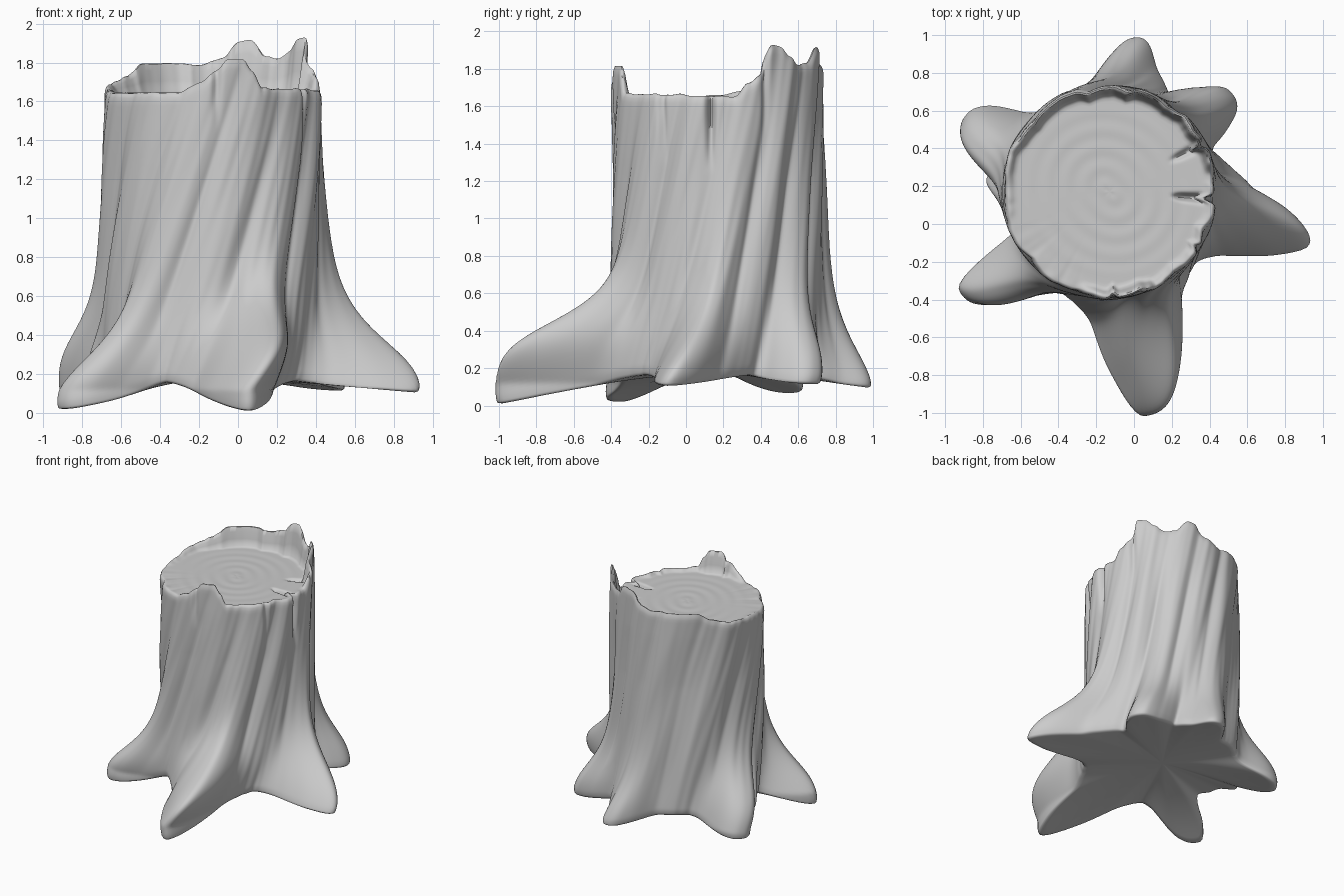
import bpy, bmesh, math
from mathutils import noise, Vector

if "Cube" in bpy.data.objects:
    bpy.data.objects.remove(bpy.data.objects["Cube"])

CX, CY = -0.13, 0.17          # trunk axis
SEG, ROWS = 320, 84
# roots: angle, reach, flare height, steepness, width clockwise / counter, tip shape, tip z
ROOTS = [(38, .275, .42, 3.6, 9.5, 11, 2.2, .11), (78.5, .285, .38, 2.6, 9.5, 10, 1.6, .09),
         (153.5, .30, .46, 4, 11, 8.5, 2.4, .06), (171, .13, .40, 4, 3.5, 4, 2, .15),
         (214, .39, .36, 3, 5, 13, 2.2, .01), (279, .635, .48, 5.2, 8.5, 8.5, 1.35, 0),
         (345.5, .545, .42, 3.4, 8, 9.5, 1.4, .10)]
# bark ridges: angle at the ground, ridge number
RIDGES = [(11, 0), (36, 1), (58, 2), (80, 3), (118, 4), (156, 5), (183, 6),
          (213, 7), (245, 8), (279, 9), (312, 10), (346, 11), (371, 12)]
# broken rim: angle, height
RIM = [(0, 1.655), (10, 1.65), (17, 1.73), (24, 1.77), (31, 1.93), (37, 1.93),
       (44, 1.86), (53, 1.82), (60, 1.84), (70, 1.915), (76, 1.91), (84, 1.83),
       (97, 1.79), (115, 1.80), (132, 1.80), (145, 1.73), (160, 1.69), (180, 1.66),
       (205, 1.645), (250, 1.645), (263, 1.70), (272, 1.76), (278, 1.82),
       (287, 1.82), (292, 1.76), (297, 1.67), (320, 1.665), (360, 1.655)]
# cracks: angle at the top, depth in the bark, lowest z, inner radius on the cut
CRACKS = [(-4, .06, 1.25, .33), (27, .03, 1.45, .36), (-32, .03, 1.3, .53),
          (272, .03, 1.45, .53)]


def interp(table, a):
    """Find the span of a periodic table holding an angle."""
    a0 = table[0][0]
    a = (a - a0) % 360 + a0
    for (x0, y0), (x1, y1) in zip(table, table[1:]):
        if a <= x1:
            return y0, y1, (a - x0) / (x1 - x0)


def rim_height(a):
    y0, y1, t = interp(RIM, a)
    wob = noise.noise(Vector((math.cos(math.radians(a)) * 9, math.sin(math.radians(a)) * 9, 3)))
    return y0 + (y1 - y0) * t * t * (3 - 2 * t) + .01 * wob


def diff(a, b):
    return (a - b + 180) % 360 - 180


def bump(d, width, power=2):
    return math.exp(-.5 * (abs(d) / width) ** power)


def root_bump(a, root, widen=1):
    """Plan shape of one root, rounded at its tip."""
    d = diff(a, root[0])
    w = root[4] if d < 0 else root[5]
    d = math.sqrt(d * d + 1) - .8
    return bump(d, w * widen, root[6])


def radius(a, z, cracks=True):
    """Outer radius of bark and roots at an angle and height."""
    twist = (46 + 14 * math.cos(math.radians(a - 250))) * max(0, z - .12) / 1.7
    b = a - twist
    y0, y1, t = interp(RIDGES, b)
    lobe = math.sqrt(math.cos(math.pi * (y0 + t)) ** 2 + .01) ** .8
    c, s = math.cos(math.radians(b)), math.sin(math.radians(b))
    depth = .04 + .022 * noise.noise(Vector((c * 2, s * 2, z * .6)))
    depth *= 1 - .35 * min(1, max(0, (z - 1.2) / .4))
    r = .568 - depth * (1 - lobe)
    r += .012 * noise.noise(Vector((c * 5, s * 5, z * 1.2)))
    r += .006 * noise.noise(Vector((c * 14, s * 14, z * 1.5)))
    r += max(q[1] * root_bump(b, q) / (1 + (max(z, 0) / q[2]) ** q[3]) for q in ROOTS)
    if cracks:
        for p, depth, low, _ in CRACKS:
            k = min(1, max(0, (z - low) / .3))
            r -= depth * k * bump(diff(a, p), 1.3)
    return r


def base_height(a):
    return .17 - max((.17 - q[7]) * root_bump(a, q, 1.15) for q in ROOTS)


angles = [360 * i / SEG for i in range(SEG)]
bottom = [base_height(a) for a in angles]
top = [rim_height(a) for a in angles]
rings = []

# underside, from the middle out to the root soles
for s in (.08, .25, .42, .58, .72, .84, .93, .975):
    rings.append([(a, s * radius(a, zb), .17 - (.17 - zb) * s ** 2)
                  for a, zb in zip(angles, bottom)])

# bark wall, rows closer together near the ground
for j in range(ROWS + 1):
    v = (j / ROWS) ** 1.25
    ring = []
    for a, zb, zt in zip(angles, bottom, top):
        z = zb + .012 + (zt - zb - .012) * v
        r = radius(a, z)
        r -= .014 * max(0, 1 - (z - zb) / .06) ** 2
        r -= .012 * max(0, 1 - (zt - z) / .04) ** 2
        ring.append((a, r, z))
    rings.append(ring)

# inside lip of the broken rim
for inset, drop in ((.02, .0), (.033, .25), (.042, .6), (.055, 1)):
    rings.append([(a, radius(a, zt) - inset, zt + (min(zt, 1.645) - zt) * drop)
                  for a, zt in zip(angles, top)])

# cut face with faint growth rings and radial cracks
for j in range(1, 34):
    s = 1 - j / 34
    ring = []
    for a, zt in zip(angles, top):
        edge = radius(a, zt) - .055
        r = s * (.5 + (edge - .5) * s ** 4)
        wave = .0015 * math.sin(r * 62 + 1.2 * math.sin(math.radians(a * 2)))
        z = 1.645 + (min(zt, 1.645) - 1.645) * s ** 6 + wave * (1 - s ** 6)
        for p, depth, _, inner in CRACKS:
            if r > inner:
                z -= depth * min(1, (r - inner) / .05) * bump(diff(a, p), 1.5)
        ring.append((a, r, z))
    rings.append(ring)

# skin the rings into one closed surface
bm = bmesh.new()
grid = [[bm.verts.new((CX + r * math.cos(math.radians(a)),
                       CY + r * math.sin(math.radians(a)), z)) for a, r, z in ring]
        for ring in rings]
for lo, hi in zip(grid, grid[1:]):
    for i in range(SEG):
        k = (i + 1) % SEG
        bm.faces.new((lo[i], lo[k], hi[k], hi[i]))
for ring, z in ((grid[0], .17), (grid[-1], 1.645)):
    mid = bm.verts.new((CX, CY, z))
    for i in range(SEG):
        bm.faces.new((ring[i], ring[(i + 1) % SEG], mid))
# soften the sole edges and bark grooves a little
bmesh.ops.smooth_vert(bm, verts=bm.verts, factor=.5, use_axis_x=True,
                      use_axis_y=True, use_axis_z=True)
bmesh.ops.recalc_face_normals(bm, faces=bm.faces)
mesh = bpy.data.meshes.new("tree_stump")
bm.to_mesh(mesh)
bm.free()
stump = bpy.data.objects.new("tree_stump", mesh)
bpy.context.collection.objects.link(stump)
bpy.context.view_layer.objects.active = stump
stump.select_set(True)
bpy.ops.object.shade_smooth_by_angle(angle=math.radians(60))
